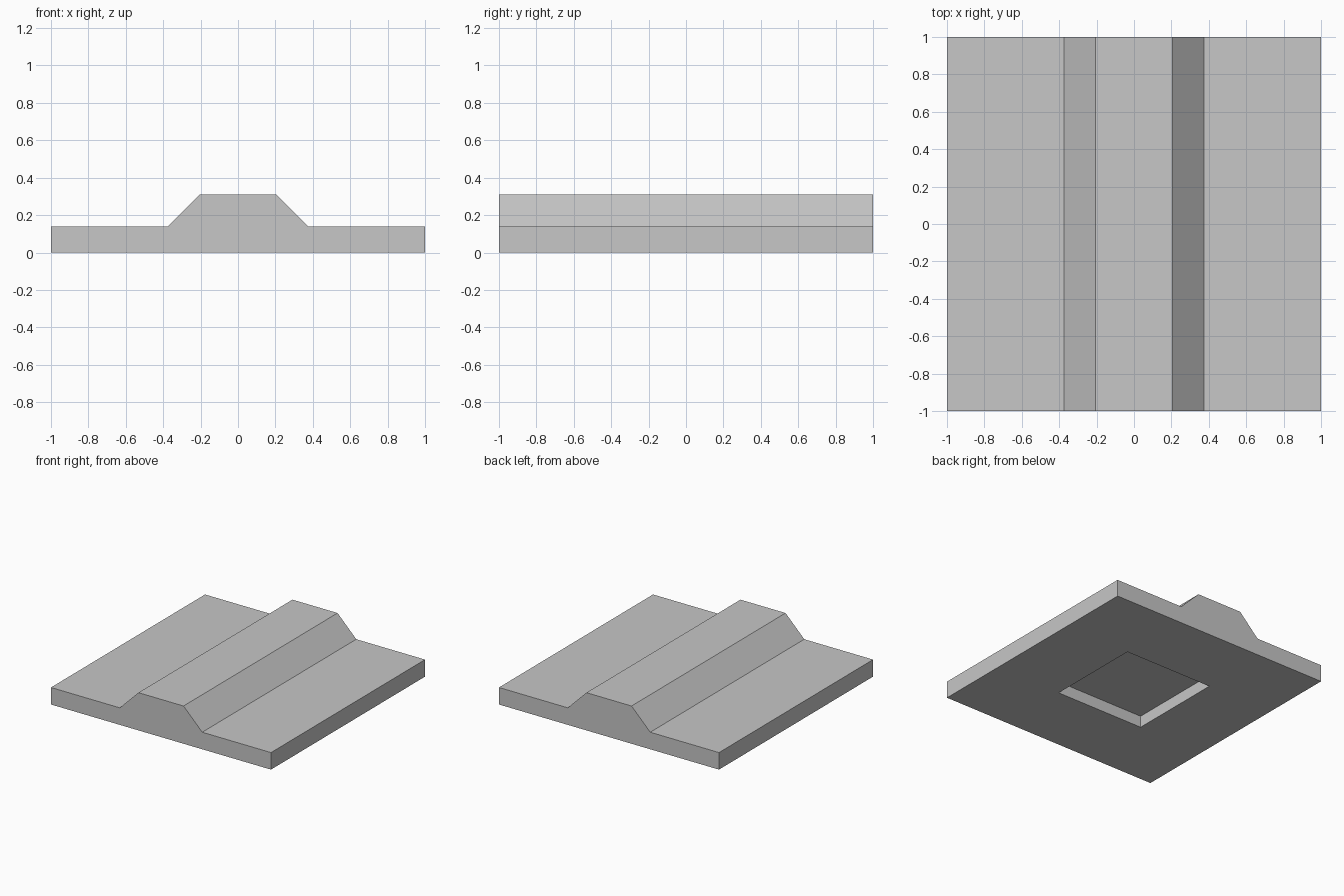
import bpy
import bmesh
from mathutils import Vector

cube = bpy.data.objects.get("Cube")
if cube:
    bpy.data.objects.remove(cube, do_unlink=True)

# Single matte grey
grey = bpy.data.materials.new("light_grey")
grey.use_nodes = True
colour = (0.57, 0.57, 0.57, 1)
grey.diffuse_color = colour
grey.node_tree.nodes["Principled BSDF"].inputs["Base Color"].default_value = colour

HALF = 1.0
POCKET_HALF = 0.155
POCKET_DEPTH = 0.095

# Right half of the cross-section, mirrored for the left half
half_profile = [(HALF, 0), (HALF, 0.14), (0.375, 0.14), (0.205, 0.31)]
profile = half_profile + [(-x, z) for x, z in reversed(half_profile)]

# Ridged slab extruded from front to back
bm = bmesh.new()
front = bm.faces.new([bm.verts.new((x, -HALF, z)) for x, z in profile])
result = bmesh.ops.extrude_face_region(bm, geom=[front], use_keep_orig=True)
back_verts = [g for g in result["geom"] if isinstance(g, bmesh.types.BMVert)]
bmesh.ops.translate(bm, verts=back_verts, vec=Vector((0, 2 * HALF, 0)))
bmesh.ops.recalc_face_normals(bm, faces=bm.faces)
bm.normal_update()

# Square pocket sunk into the middle of the underside
underside = min(bm.faces, key=lambda f: f.calc_center_median().z)
bmesh.ops.inset_region(bm, faces=[underside], thickness=HALF - POCKET_HALF)
sunk = bmesh.ops.extrude_discrete_faces(bm, faces=[underside])["faces"][0]
bmesh.ops.translate(bm, verts=sunk.verts, vec=Vector((0, 0, POCKET_DEPTH)))
bmesh.ops.recalc_face_normals(bm, faces=bm.faces)

mesh = bpy.data.meshes.new("ridged_slab")
bm.to_mesh(mesh)
bm.free()
mesh.materials.append(grey)
slab = bpy.data.objects.new("ridged_slab", mesh)
bpy.context.collection.objects.link(slab)
